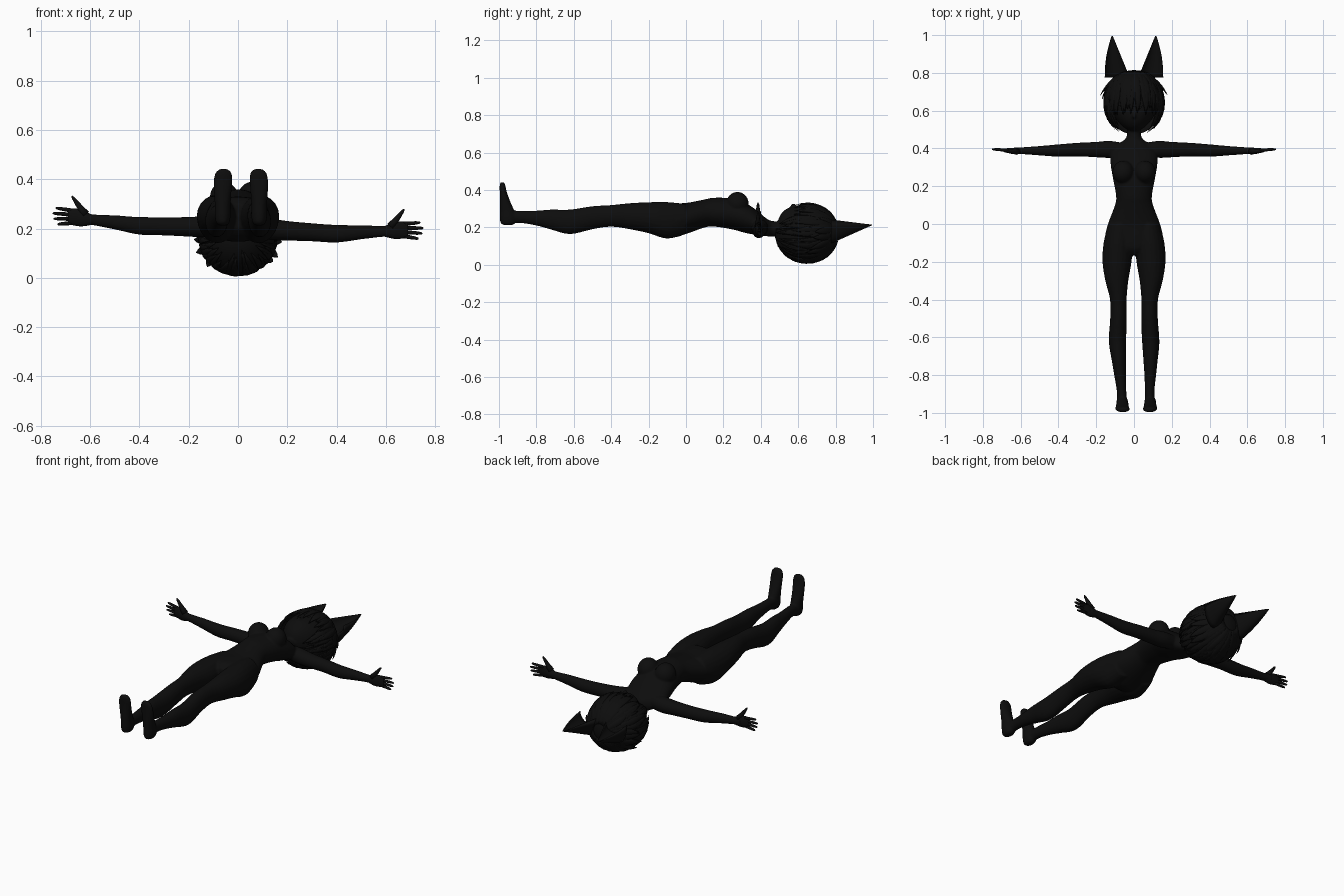
import bpy, bmesh, math, random
from mathutils import Vector, Matrix

random.seed(4)
cube = bpy.data.objects.get("Cube")
if cube:
    bpy.data.objects.remove(cube)

black = bpy.data.materials.new("near black")
black.use_nodes = True
COLOUR = (0.004, 0.004, 0.004, 1)
black.diffuse_color = COLOUR
black.node_tree.nodes["Principled BSDF"].inputs["Base Color"].default_value = COLOUR


def finish(bm, name):
    """Turn a bmesh into a smooth shaded object."""
    bmesh.ops.recalc_face_normals(bm, faces=bm.faces)
    for f in bm.faces:
        f.smooth = True
    mesh = bpy.data.meshes.new(name)
    bm.to_mesh(mesh)
    bm.free()
    mesh.materials.append(black)
    obj = bpy.data.objects.new(name, mesh)
    bpy.context.collection.objects.link(obj)
    return obj


def skin(bm, rings):
    """Bridge rings of points into a closed tube."""
    loops = [[bm.verts.new(p) for p in ring] for ring in rings]
    n = len(loops[0])
    for a, b in zip(loops, loops[1:]):
        for i in range(n):
            j = (i + 1) % n
            bm.faces.new((a[i], a[j], b[j], b[i]))
    bm.faces.new(loops[0][::-1])
    bm.faces.new(loops[-1])


def resample(rows, steps):
    """Smooth the rows with a Catmull-Rom spline."""
    rows = [rows[0]] + list(rows) + [rows[-1]]
    out = []
    for p, q, r, s in zip(rows, rows[1:], rows[2:], rows[3:]):
        for k in range(steps):
            t = k / steps
            out.append([b + t * (c - a) / 2 + t * t * (a - 2.5 * b + 2 * c - d / 2)
                        + t ** 3 * (3 * b - a - 3 * c + d) / 2
                        for a, b, c, d in zip(p, q, r, s)])
    return out + [rows[-1]]


def limb(bm, rows, place, n=20, steps=4):
    """Tube from rows of (along, centre u, centre v, radius u, radius v)."""
    rings = []
    for t, u, v, ru, rv in resample(rows, steps):
        turn = [math.tau * i / n for i in range(n)]
        rings.append([place(t, u + ru * math.cos(a), v + rv * math.sin(a)) for a in turn])
    skin(bm, rings)


def ball(bm, centre, radii):
    m = Matrix.Translation(centre) @ Matrix.Diagonal((*radii, 1))
    return bmesh.ops.create_uvsphere(bm, u_segments=32, v_segments=20, radius=1, matrix=m)["verts"]


def taper(bm, points, radii, n=8):
    """Round finger along a list of points."""
    rings = []
    for i, p in enumerate(points):
        d = points[min(i + 1, len(points) - 1)] - points[max(i - 1, 0)]
        q = d.to_track_quat('Z', 'Y')
        rings.append([p + q @ Vector((math.cos(a), math.sin(a), 0)) * radii[i]
                      for a in (math.tau * k / n for k in range(n))])
    skin(bm, rings)


# Body: torso, head, arms, legs and feet fused into one skin
TORSO = [(.53, 0, .19, .036, .04), (.46, 0, .193, .04, .042), (.425, 0, .203, .08, .049),
         (.38, 0, .225, .12, .065), (.32, 0, .25, .124, .08), (.25, 0, .272, .113, .083),
         (.15, 0, .282, .095, .077), (.1, 0, .275, .101, .075), (0, 0, .248, .138, .083),
         (-.07, 0, .238, .152, .092), (-.13, 0, .245, .125, .08), (-.165, 0, .25, .06, .05)]
LEG = [(0, .075, .245, .062, .08), (-.1, .084, .238, .077, .098), (-.2, .09, .252, .077, .083),
       (-.3, .091, .26, .061, .07), (-.4, .083, .262, .044, .058), (-.5, .082, .252, .044, .062),
       (-.62, .088, .23, .046, .066), (-.72, .084, .242, .038, .054), (-.8, .08, .25, .031, .04),
       (-.89, .074, .257, .025, .033), (-.95, .074, .252, .028, .036)]
FOOT = [(.212, .074, -.952, .012, .02), (.222, .074, -.952, .026, .038), (.25, .074, -.951, .032, .045),
        (.29, .074, -.957, .032, .039), (.34, .074, -.968, .035, .028), (.39, .073, -.977, .038, .019),
        (.425, .071, -.981, .034, .015), (.442, .07, -.982, .016, .01)]
ARM = [(.06, .395, .21, .035, .04), (.13, .395, .203, .045, .044), (.2, .394, .199, .041, .04),
       (.3, .394, .197, .036, .037), (.4, .389, .195, .033, .036), (.5, .388, .205, .025, .029),
       (.6, .388, .213, .018, .022), (.64, .388, .217, .017, .028)]

bm = bmesh.new()
limb(bm, TORSO, lambda t, u, v: (u, t, v), n=32)
for s in (-1, 1):
    limb(bm, LEG, lambda t, u, v: (s * u + .012 * max(0, -t - .6) / .4, t, v))
    limb(bm, FOOT, lambda t, u, v: (s * u + .012, v, t))
    limb(bm, ARM, lambda t, u, v: (s * t, u, v - s * t * .04))
    ball(bm, (s * .057, .275, .328), (.057, .06, .062))
skull = ball(bm, (0, .645, .18), (.13, .155, .135))
for v in skull:
    # Narrow the jaw and push the chin forward
    k = max(0, (.62 - v.co.y) / .13)
    v.co.x *= 1 - .2 * k
    v.co.z += .035 * k
ball(bm, (0, .575, .312), (.01, .018, .016))
body = finish(bm, "body")
remesh = body.modifiers.new("fuse", 'REMESH')
remesh.mode = 'VOXEL'
remesh.voxel_size = .006
remesh.use_smooth_shade = True
smooth = body.modifiers.new("soften", 'SMOOTH')
smooth.factor = .5
smooth.iterations = 4

# Hands: flat palm, four spread fingers and a raised thumb
PALM = [(.59, .388, .212, .016, .02), (.63, .386, .216, .017, .032), (.66, .388, .22, .014, .035),
        (.69, .39, .222, .009, .03)]
for s, side in ((-1, "right"), (1, "left")):
    bm = bmesh.new()
    place = lambda t, u, v: Vector((s * t, u, v - s * t * .04))
    limb(bm, PALM, place, n=16)
    for i, tip in enumerate((.733, .748, .752, .74)):
        off = (i - 1.5) / 1.5
        pts = [place(.665 + (tip - .665) * f, .39 + .006 * f, .221 + off * (.024 + .009 * f))
               for f in (0, .4, .75, .95, 1)]
        taper(bm, pts, (.009, .008, .007, .005, .002))
    pts = [place(.62 + .052 * f, .385, .232 + .07 * f) for f in (0, .35, .7, .95, 1.05)]
    taper(bm, pts, (.019, .013, .009, .006, .002))
    finish(bm, side + "_hand")

# Ears: tall pointed shells, hollow toward the face side
for s, side in ((-1, "right"), (1, "left")):
    bm = bmesh.new()
    rings = []
    for i in range(11):
        f = i / 10
        inner, outer = .022 + .09 * f, .155 - .036 * f + .01 * math.sin(math.pi * f)
        c, r = (inner + outer) / 2, (outer - inner) / 2
        depth = .125 * (1 - f) + .003
        ring = []
        for k in range(20):
            a = math.tau * k / 20
            h = math.sin(a)
            z = .242 - .027 * f + depth * (h if h < 0 else -.5 * h)
            ring.append((s * (c + r * math.cos(a)), .775 + .22 * f, z))
        rings.append(ring)
    skin(bm, rings)
    finish(bm, side + "_ear")

# Hair: a cap open over the face, covered by layers of pointed locks
CENTRE, RADII = Vector((0, .645, .17)), Vector((.152, .17, .158))


def on_head(phi, theta, f):
    d = Vector((math.cos(phi) * math.sin(theta), math.cos(theta), math.sin(phi) * math.sin(theta)))
    return CENTRE + d * RADII * f


bm = bmesh.new()
ball(bm, CENTRE, RADII)
face = [f for f in bm.faces if f.calc_center_median().y < .62 and f.calc_center_median().z > .19]
bmesh.ops.delete(bm, geom=face, context='FACES')
finish(bm, "hair_cap")


def lock(bm, phi, start, end, flare, width):
    sway = random.uniform(-.12, .12)
    rings = []
    for i in range(9):
        t = i / 8
        a, theta = phi + sway * t * t, start + (end - start) * t
        f = 1.0 + flare * t * t
        w = width * (1 - t ** 2.5) * (.5 + t) + .001
        p = on_head(a, theta, f)
        out = (p - CENTRE).normalized()
        across = Vector((-math.sin(a), 0, math.cos(a)))
        rings.append([p + across * w * math.cos(k) + out * w * .35 * math.sin(k)
                      for k in (math.tau * j / 8 for j in range(8))])
    for ring in rings:
        for p in ring:
            p.z = max(p.z, 0)
    skin(bm, rings)


bm = bmesh.new()
for end, count, flare in ((1.25, 22, .05), (1.6, 26, .07), (2.0, 30, .08), (2.35, 28, .08), (2.65, 22, .06)):
    for i in range(count):
        phi = math.tau * (i + random.uniform(-.3, .3)) / count
        front = math.sin(phi)
        stop = end + random.uniform(-.12, .12)
        if front > .5:
            stop = min(stop, random.uniform(1.7, 2.0))
        spread = flare * (1 - max(0, abs(front) - .5) * 1.6)
        lock(bm, phi, .3, stop, spread, random.uniform(.016, .024))
# Side tufts that stick out, and longer locks framing the face
for s in (0, 1):
    for phi, stop, spread in ((.1, 1.35, .17), (-.15, 1.4, .2), (-.4, 1.5, .2), (-.65, 1.6, .14),
                              (.35, 2.35, .05), (.6, 2.4, .02), (.5, 2.55, .05)):
        lock(bm, math.pi - phi if s else phi, .6, stop, spread, .022)
finish(bm, "hair_locks")
